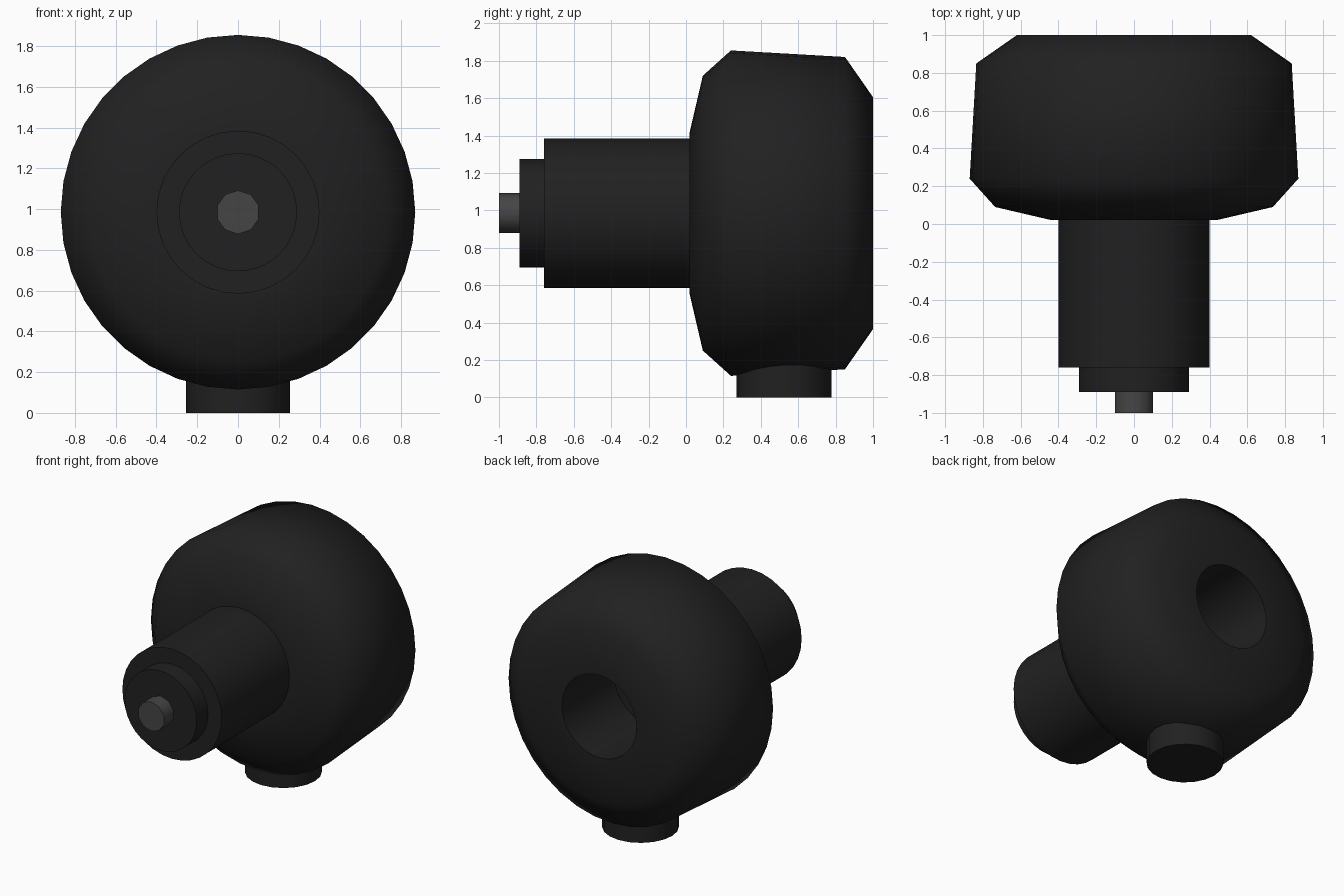
import bpy
import math

if "Cube" in bpy.data.objects:
    bpy.data.objects.remove(bpy.data.objects["Cube"])

AXIS_Z = 0.985


def material(name, value):
    mat = bpy.data.materials.new(name)
    mat.diffuse_color = (value, value, value, 1)
    mat.use_nodes = True
    mat.node_tree.nodes["Principled BSDF"].inputs["Base Color"].default_value = mat.diffuse_color
    return mat


black = material("black_plastic", 0.015)
grey = material("dark_metal", 0.06)


def lathe(name, profile, sides, mat, origin, upright=False, angle=60):
    """Spin (position, radius) pairs round the y axis, or z when upright; cap both ends."""
    verts, faces = [], []
    for pos, r in profile:
        for i in range(sides):
            a = 2 * math.pi * i / sides
            u, v = r * math.sin(a), r * math.cos(a)
            p = (v, u, pos) if upright else (u, pos, v)
            verts.append([p[k] + origin[k] for k in range(3)])
    for j in range(len(profile) - 1):
        for i in range(sides):
            n = (i + 1) % sides
            faces.append((j * sides + i, j * sides + n,
                          (j + 1) * sides + n, (j + 1) * sides + i))
    faces.append(tuple(reversed(range(sides))))
    last = (len(profile) - 1) * sides
    faces.append(tuple(range(last, last + sides)))
    mesh = bpy.data.meshes.new(name)
    mesh.from_pydata(verts, [], faces)
    mesh.materials.append(mat)
    obj = bpy.data.objects.new(name, mesh)
    bpy.context.collection.objects.link(obj)
    bpy.ops.object.select_all(action='DESELECT')
    obj.select_set(True)
    bpy.context.view_layer.objects.active = obj
    # Consistent outward normals
    bpy.ops.object.mode_set(mode='EDIT')
    bpy.ops.mesh.select_all(action='SELECT')
    bpy.ops.mesh.normals_make_consistent(inside=False)
    bpy.ops.object.mode_set(mode='OBJECT')
    bpy.ops.object.shade_smooth_by_angle(angle=math.radians(angle))
    return obj


centre = (0, 0, AXIS_Z)

# Rounded housing with a blind bore in its back
lathe("housing", [(0.02, 0.38), (0.02, 0.435), (0.09, 0.735), (0.24, 0.87),
                  (0.85, 0.835), (1.0, 0.62), (1.0, 0.30), (0.4, 0.30)],
      36, black, centre)

# Stepped barrel at the front
lathe("barrel", [(-0.89, 0.29), (-0.76, 0.29), (-0.76, 0.40), (0.04, 0.40)],
      32, black, centre, angle=30)

# Small metal pin at the tip
lathe("tip_pin", [(-1.0, 0.107), (-0.87, 0.107)], 10, grey, centre, angle=40)

# Short mounting post underneath
lathe("mounting_post", [(0, 0.254), (0.28, 0.254)], 20, black,
      (0, 0.523, 0), upright=True, angle=30)
